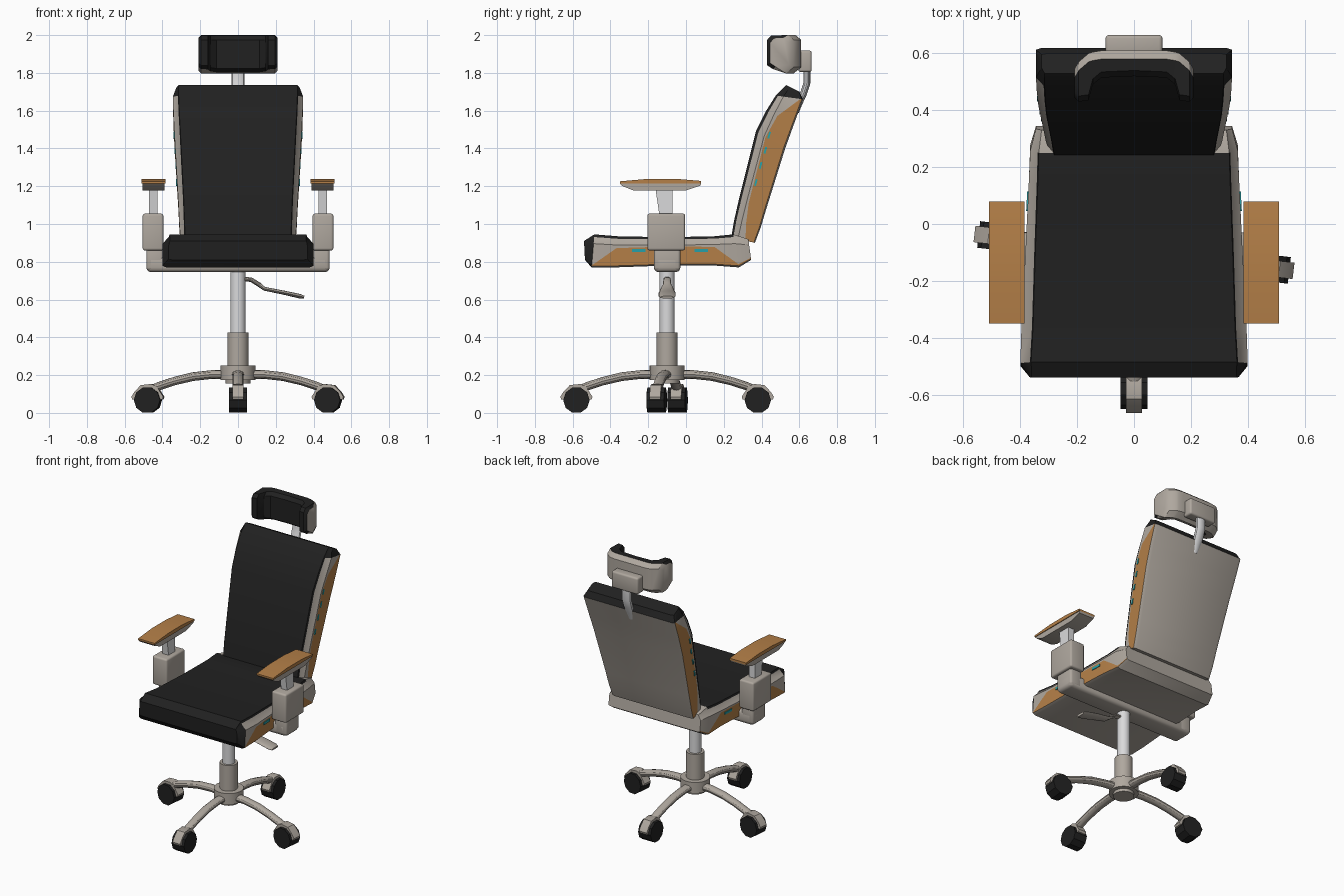
import bpy, bmesh, math
from mathutils import Matrix, Vector

if "Cube" in bpy.data.objects:
    bpy.data.objects.remove(bpy.data.objects["Cube"])


def material(name, rgb):
    m = bpy.data.materials.new(name)
    m.diffuse_color = (*rgb, 1)
    m.use_nodes = True
    m.node_tree.nodes["Principled BSDF"].inputs["Base Color"].default_value = m.diffuse_color
    return m


BLACK, GREY, ORANGE, LIGHT, TEAL = range(5)
MATS = [material("black_fabric", (0.015, 0.015, 0.015)),
        material("warm_grey", (0.43, 0.39, 0.345)),
        material("wood_orange", (0.46, 0.215, 0.065)),
        material("light_metal", (0.70, 0.70, 0.71)),
        material("teal_accent", (0.02, 0.36, 0.40))]


def finish(name, bm, mirror=False, mat=None, matrix=None):
    if matrix:
        bm.transform(matrix)
    bmesh.ops.recalc_face_normals(bm, faces=bm.faces)
    me = bpy.data.meshes.new(name)
    for m in (MATS if mat is None else [MATS[mat]]):
        me.materials.append(m)
    bm.to_mesh(me)
    bm.free()
    ob = bpy.data.objects.new(name, me)
    bpy.context.collection.objects.link(ob)
    if mirror:
        ob.modifiers.new("mirror", 'MIRROR').use_axis[0] = True
    return ob


def loft(name, rings, mat=None, rule=None, mirror=False, matrix=None):
    """Bridge closed rings and cap both ends; rule(band, side) picks colours."""
    bm = bmesh.new()
    vs = [[bm.verts.new(p) for p in r] for r in rings]
    n = len(rings[0])
    for i in range(len(vs) - 1):
        for j in range(n):
            k = (j + 1) % n
            f = bm.faces.new((vs[i][j], vs[i][k], vs[i + 1][k], vs[i + 1][j]))
            if rule:
                f.material_index = rule(i, j)
    for ring, i in ((vs[0], -1), (vs[-1], len(vs))):
        f = bm.faces.new(ring)
        if rule:
            f.material_index = rule(i, -1)
    return finish(name, bm, mirror, mat, matrix)


def box(name, lo, hi, mat, bevel=0.0, mirror=False, turn=None):
    bm = bmesh.new()
    bmesh.ops.create_cube(bm, size=1)
    lo, hi = Vector(lo), Vector(hi)
    bmesh.ops.scale(bm, verts=bm.verts, vec=hi - lo)
    if bevel:
        bmesh.ops.bevel(bm, geom=bm.edges[:], offset=bevel, segments=3,
                        profile=0.5, affect='EDGES')
    m = Matrix.Translation((lo + hi) / 2)
    return finish(name, bm, mirror, mat, m @ turn if turn else m)


def cylinder(name, r, depth, mat, matrix, n=32):
    bm = bmesh.new()
    bmesh.ops.create_cone(bm, cap_ends=True, segments=n, radius1=r, radius2=r, depth=depth)
    return finish(name, bm, False, mat, matrix)


def tube(name, path, mat, matrix, n=12):
    """Path of (x, z, half width, half thickness), swept in the xz plane."""
    rings = []
    for i, (x, z, w, t) in enumerate(path):
        a, b = path[max(i - 1, 0)], path[min(i + 1, len(path) - 1)]
        d = Vector((b[0] - a[0], b[1] - a[1])).normalized()
        ring = []
        for k in range(n):
            c, s = math.cos(math.tau * k / n), math.sin(math.tau * k / n)
            ring.append((x - d.y * s * t, c * w, z + d.x * s * t))
        rings.append(ring)
    return loft(name, rings, mat, matrix=matrix)


def cushion(name, stations, end_rule):
    """Stations: front point, rear point, outer and inner half width, orange start."""
    rings = []
    for fy, fz, by, bz, w, wi, t in stations:
        half = [(wi, 0), (wi + 0.004, 0.08), (w, 0.28), (w, t), (w, 0.95), (w - 0.02, 1)]
        pts = [(x, fy + (by - fy) * d, fz + (bz - fz) * d) for x, d in half]
        rings.append(pts + [(-x, y, z) for x, y, z in reversed(pts)])
    strip = [BLACK, GREY, GREY, ORANGE, GREY, GREY, GREY, ORANGE, GREY, GREY, BLACK, BLACK]

    def rule(i, j):
        c = end_rule(i, j)
        return strip[j] if c is None else c
    return loft(name, rings, rule=rule)


# Seat and backrest
cushion("seat", [
    (-0.54, 0.91, -0.535, 0.81, 0.368, 0.36, 0.5),
    (-0.485, 0.945, -0.50, 0.77, 0.40, 0.362, 0.94),
    (-0.36, 0.935, -0.38, 0.77, 0.396, 0.355, 0.38),
    (-0.10, 0.93, -0.10, 0.78, 0.382, 0.347, 0.33),
    (0.15, 0.935, 0.15, 0.78, 0.37, 0.338, 0.36),
    (0.25, 0.945, 0.28, 0.77, 0.365, 0.335, 0.9),
    (0.33, 0.92, 0.345, 0.81, 0.345, 0.325, 0.9)],
    lambda i, j: BLACK if i in (-1, 0) else GREY if i == 7 or (i == 5 and j not in (3, 7)) else None)
cushion("backrest", [
    (0.24, 0.93, 0.365, 0.90, 0.305, 0.28, 0.6),
    (0.255, 1.02, 0.395, 0.98, 0.311, 0.283, 0.45),
    (0.28, 1.13, 0.425, 1.08, 0.316, 0.287, 0.36),
    (0.37, 1.49, 0.525, 1.40, 0.336, 0.305, 0.33),
    (0.425, 1.60, 0.572, 1.53, 0.342, 0.311, 0.4),
    (0.475, 1.68, 0.62, 1.66, 0.345, 0.314, 0.9),
    (0.53, 1.735, 0.60, 1.70, 0.325, 0.314, 0.5)],
    lambda i, j: BLACK if i in (5, 7) else GREY if i == -1 else None)

# Small teal accents on the orange sides
for n, (y, x) in enumerate(((-0.25, 0.390), (0.08, 0.373))):
    box(f"seat_accent_{n}", (x - .0045, y - .035, .852), (x + .0045, y + .035, .868),
        TEAL, 0, True, Matrix.Rotation(0.052, 4, 'Z'))
for n, (y, z) in enumerate(((0.44, 1.47), (0.42, 1.39), (0.395, 1.31), (0.37, 1.22))):
    x = 0.316 + (z - 1.1) * 0.054
    box(f"back_accent_{n}", (x - .0045, y - .005, z - .018), (x + .0045, y + .005, z + .018),
        TEAL, 0, True, Matrix.Rotation(-0.27, 4, 'X'))

# Curved headrest with a black front pad and grey shell
half = [(0.0, .52, .61), (0.115, .515, .61), (0.145, .49, .605), (0.16, .435, .60),
        (0.195, .43, .57), (0.21, .445, .545)]
rings = []
for x, f, r in [(-x, f, r) for x, f, r in reversed(half[1:])] + half:
    e = 0.015 if abs(x) > 0.2 else 0
    low = 1.84 - (f - .43) * 0.2
    rings.append([(x, f, low + e), (x, f, 1.975 - e), (x, f + .02, 1.998 - e),
                  (x, r - .03, 2.0 - e), (x, r, 1.975 - e), (x, r, 1.83 + e),
                  (x, r - .04, 1.797 + e), (x, f + .03, low - .02 + e)])
loft("headrest", rings,
     rule=lambda i, j: BLACK if j in (0, 1, 2, 7) else GREY)
box("headrest_bracket", (-.10, .595, 1.805), (.10, .665, 1.918), GREY, 0.012)
turn_y = Matrix.Rotation(math.pi / 2, 4, 'Z')
tube("headrest_stem", [(.64, 1.83, .035, .018), (.64, 1.745, .035, .018),
                       (.622, 1.69, .035, .018), (.60, 1.64, .032, .017),
                       (.585, 1.59, .02, .012)], LIGHT, turn_y)

# Crossbeam and armrests
box("crossbeam", (-.485, -.17, .745), (.485, -.03, .835), GREY, 0.025)
box("arm_bracket", (.395, -.17, .755), (.485, -.03, .88), GREY, 0.015, True)
box("arm_housing", (.395, -.205, .86), (.505, -.005, 1.055), GREY, 0.012, True)
loft("arm_post", [[(.425, y0, z), (.47, y0, z), (.47, -.072, z), (.425, -.072, z)]
                  for y0, z in ((-.14, 1.04), (-.162, 1.19))], LIGHT, mirror=True)


def plate(name, prof, x0, x1, mat):
    loft(name, [[(x, y, z) for y, z in prof] for x in (x0, x1)], mat, mirror=True)


plate("arm_pad_top", [(-.35, 1.215), (-.35, 1.226), (-.2, 1.239), (-.05, 1.239),
                      (.08, 1.228), (.08, 1.215)], .385, .51, ORANGE)
plate("arm_pad_base", [(-.35, 1.215), (.08, 1.215), (.075, 1.203), (.0, 1.178),
                       (-.28, 1.178), (-.335, 1.2)], .39, .505, GREY)

# Gas column and lever
MID = Matrix.Translation((0, -.10, 0))
for name, r, z0, z1, mat in (("base_hub", .092, .175, .25, GREY),
                             ("hub_bottom", .065, .155, .18, GREY),
                             ("lower_column", .056, .17, .425, GREY),
                             ("upper_column", .04, .40, .76, LIGHT)):
    cylinder(name, r, z1 - z0, mat, MID @ Matrix.Translation((0, 0, (z0 + z1) / 2)))
tube("height_lever", [(.02, .71, .018, .012), (.07, .705, .02, .012), (.11, .68, .022, .012),
                      (.14, .657, .035, .01), (.25, .635, .045, .011), (.33, .617, .045, .012),
                      (.35, .612, .035, .008)], GREY, MID)

# Four curved legs with casters
for n, deg in enumerate((-90, 90, -6.6, 173.4)):
    m = MID @ Matrix.Rotation(math.radians(deg), 4, 'Z')
    tube(f"leg_{n}", [(.05, .203, .032, .024), (.14, .203, .03, .023), (.24, .192, .029, .023),
                      (.34, .168, .028, .022), (.42, .142, .028, .022),
                      (.48, .118, .028, .02)], GREY, m)
    hood = [(.395, .085), (.43, .14), (.46, .153), (.515, .147), (.55, .11),
            (.565, .085), (.56, .07), (.40, .07)]
    loft(f"caster_hood_{n}", [[(x, y, z) for x, z in hood] for y in (-.029, .029)],
         GREY, matrix=m)
    cylinder(f"caster_wheel_{n}", .07, .094, BLACK,
             m @ Matrix.Translation((.48, 0, .0675)) @ Matrix.Rotation(math.pi / 2, 4, 'X')
             @ Matrix.Rotation(math.pi / 10, 4, 'Z'), 10)

# Smooth shading with sharp edges kept
for ob in bpy.context.scene.objects:
    ob.select_set(True)
    bpy.context.view_layer.objects.active = ob
bpy.ops.object.shade_smooth_by_angle(angle=math.radians(32))
